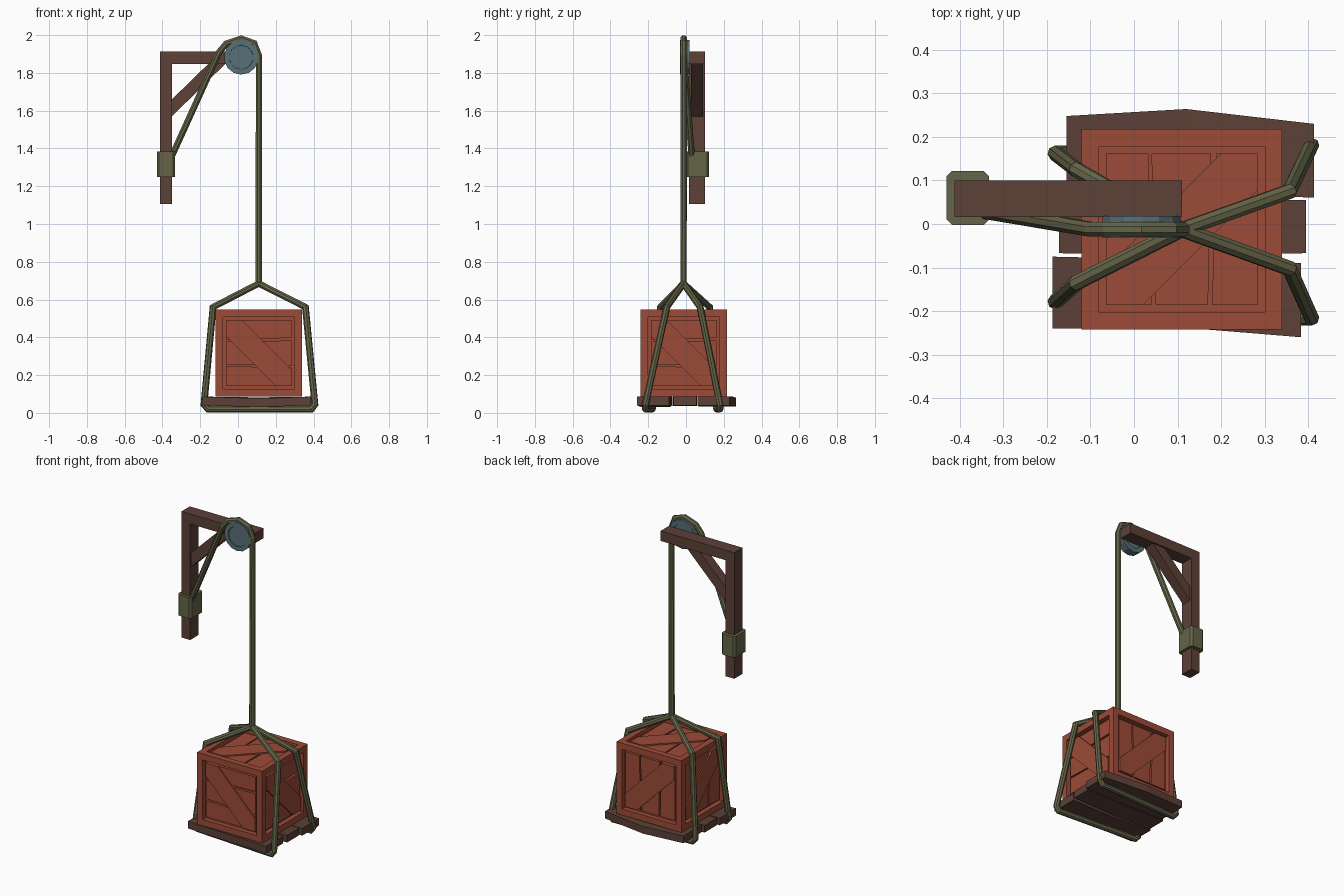
import bpy, bmesh, math
from mathutils import Vector, Matrix

if "Cube" in bpy.data.objects:
    bpy.data.objects.remove(bpy.data.objects["Cube"])


def material(name, rgb):
    m = bpy.data.materials.new(name)
    m.diffuse_color = (*rgb, 1)
    m.use_nodes = True
    m.node_tree.nodes["Principled BSDF"].inputs["Base Color"].default_value = m.diffuse_color
    return m


WOOD = material("dark wood", (0.107, 0.052, 0.038))
CRATE = material("red wood", (0.33, 0.070, 0.038))
ROPE = material("olive rope", (0.130, 0.130, 0.066))
METAL = material("blue grey metal", (0.100, 0.162, 0.188))


def finish(name, bm, mat):
    bmesh.ops.recalc_face_normals(bm, faces=bm.faces)
    me = bpy.data.meshes.new(name)
    bm.to_mesh(me)
    bm.free()
    me.materials.append(mat)
    ob = bpy.data.objects.new(name, me)
    bpy.context.collection.objects.link(ob)
    return ob


def box(name, lo, hi, mat):
    lo, hi = Vector(lo), Vector(hi)
    bm = bmesh.new()
    bmesh.ops.create_cube(bm, size=1, matrix=Matrix.Translation((lo + hi) / 2)
                          @ Matrix.Diagonal((*(hi - lo), 1)))
    return finish(name, bm, mat)


def prism(bm, outline, place, d0, d1):
    """Closed prism; place(u, v, depth) gives the 3D point."""
    a = [bm.verts.new(place(u, v, d0)) for u, v in outline]
    b = [bm.verts.new(place(u, v, d1)) for u, v in outline]
    n = len(a)
    bm.faces.new(a)
    bm.faces.new(b[::-1])
    for i in range(n):
        bm.faces.new((a[i], b[i], b[(i + 1) % n], a[(i + 1) % n]))


def rope(name, points, radius=0.018, sides=8):
    """Sweep a polygon along a path with mitred bends."""
    pts = [Vector(p) for p in points]
    dirs = [(q - p).normalized() for p, q in zip(pts, pts[1:])]
    side = dirs[0].cross(Vector((0, 1, 0))).normalized()
    up = dirs[0].cross(side)
    ring = []
    for i in range(sides):
        a = 2 * math.pi * (i + 0.5) / sides
        ring.append(pts[0] + radius * (math.cos(a) * side + math.sin(a) * up))
    bm = bmesh.new()
    prev = [bm.verts.new(p) for p in ring]
    bm.faces.new(prev)
    for i, d in enumerate(dirs):
        nrm = d if i == len(dirs) - 1 else (d + dirs[i + 1]).normalized()
        ring = [p + d * ((pts[i + 1] - p).dot(nrm) / d.dot(nrm)) for p in ring]
        cur = [bm.verts.new(p) for p in ring]
        for k in range(sides):
            j = (k + 1) % sides
            bm.faces.new((prev[k], prev[j], cur[j], cur[k]))
        prev = cur
    bm.faces.new(prev[::-1])
    return finish(name, bm, ROPE)


# Hoist arm: post, beam and diagonal brace
box("post", (-0.412, 0.016, 1.105), (-0.35, 0.1, 1.85), WOOD)
box("beam", (-0.412, 0.016, 1.848), (0.11, 0.1, 1.912), WOOD)
bm = bmesh.new()
prism(bm, [(-0.36, 1.56), (-0.36, 1.65), (-0.15, 1.855), (-0.06, 1.855)],
      lambda u, v, d: (u, d, v), 0.026, 0.09)
finish("brace", bm, WOOD)

# Rope wrapping around the post, with chamfered corners
x0, x1, y0, y1, c = -0.43, -0.333, -0.002, 0.122, 0.012
bm = bmesh.new()
prism(bm, [(x0 + c, y0), (x1 - c, y0), (x1, y0 + c), (x1, y1 - c),
           (x1 - c, y1), (x0 + c, y1), (x0, y1 - c), (x0, y0 + c)],
      lambda u, v, d: (u, v, d), 1.25, 1.385)
finish("rope_wrap", bm, ROPE)

# Pulley wheel with a recessed centre
bm = bmesh.new()
bmesh.ops.create_cone(bm, cap_ends=True, segments=14, radius1=0.092, radius2=0.092,
                      depth=0.05, matrix=Matrix.Translation((0.017, -0.007, 1.883))
                      @ Matrix.Rotation(math.pi / 2, 4, 'X'))
caps = [f for f in bm.faces if len(f.verts) > 4]
bmesh.ops.inset_individual(bm, faces=caps, thickness=0.028)
bmesh.ops.inset_individual(bm, faces=caps, thickness=0.001, depth=-0.006)
finish("pulley", bm, METAL)

# Main rope over the pulley down to the sling
KNOT = (0.11, -0.013, 0.685)
rope("hoist_rope", [(-0.35, 0.03, 1.36), (-0.1, -0.012, 1.91), (-0.062, -0.012, 1.955),
                    (0.017, -0.012, 1.981), (0.085, -0.012, 1.957),
                    (0.111, -0.012, 1.89), KNOT])

# Sling loops: down over the crate edges and under the pallet
for name, left, right, low_l, low_r in (
        ("front_sling", -0.135, -0.102, -0.178, -0.215),
        ("back_sling", 0.125, 0.075, 0.162, 0.18)):
    rope(name, [KNOT, (-0.132, left, 0.56), (-0.18, low_l, 0.045), (-0.158, low_l, 0.02),
                (0.388, low_r, 0.02), (0.407, low_r, 0.045), (0.357, right, 0.56), KNOT])

# Pallet planks: stations of (x, near y, far y, sag)
planks = {
    "front_plank": [(-0.187, -0.24, -0.075, 0), (0.115, -0.238, -0.082, -0.009),
                    (0.383, -0.26, -0.09, 0)],
    "middle_plank": [(-0.172, -0.067, 0.058, 0), (0.11, -0.072, 0.058, -0.004),
                     (0.395, -0.067, 0.055, 0)],
    "back_plank": [(-0.155, 0.066, 0.248, 0), (0.12, 0.066, 0.264, -0.006),
                   (0.413, 0.061, 0.23, 0)],
}
for name, stations in planks.items():
    bm = bmesh.new()
    rings = [[bm.verts.new(p) for p in ((x, a, 0.04 + s), (x, b, 0.04 + s),
                                        (x, b, 0.086 + s), (x, a, 0.086 + s))]
             for x, a, b, s in stations]
    for r, q in zip(rings, rings[1:]):
        for k in range(4):
            bm.faces.new((r[k], r[(k + 1) % 4], q[(k + 1) % 4], q[k]))
    bm.faces.new(rings[0])
    bm.faces.new(rings[-1])
    finish(name, bm, WOOD)

# Crate frame: cube with every side sunk in
CENTRE, S, RIM, DEEP = Vector((0.11, -0.012, 0.317)), 0.46, 0.056, 0.03
bm = bmesh.new()
bmesh.ops.create_cube(bm, size=S, matrix=Matrix.Translation(CENTRE))
sides = list(bm.faces)
bmesh.ops.inset_individual(bm, faces=sides, thickness=RIM)
bmesh.ops.inset_individual(bm, faces=sides, thickness=0.0002, depth=-DEEP)
finish("crate_frame", bm, CRATE)

# Crate panels: (name, u axis, v axis, slats upright, diagonal flipped)
X, Y, Z = Vector((1, 0, 0)), Vector((0, 1, 0)), Vector((0, 0, 1))
panels = [("front", X, Z, False, False), ("right", Y, Z, False, False),
          ("back", -X, Z, True, True), ("left", -Y, Z, True, True),
          ("top", X, Y, True, True), ("bottom", X, -Y, True, False)]
h, w = S / 2 - RIM, 0.084
for name, ua, va, upright, flip in panels:
    na = ua.cross(va)

    def place(u, v, d):
        if upright:
            u, v = v, u
        return CENTRE + ua * u + va * v + na * (S / 2 - d)

    def place_brace(u, v, d):
        return CENTRE + ua * (-u if flip else u) + va * v + na * (S / 2 - d)

    # three slats with slightly crooked gaps
    bm = bmesh.new()
    prism(bm, [(-h, -h), (h, -h), (h, -0.077), (-h, -0.070)], place, DEEP + 0.005, 0.014)
    prism(bm, [(-h, -0.060), (h, -0.070), (h, 0.066), (-h, 0.060)], place, DEEP + 0.005, 0.014)
    prism(bm, [(-h, 0.069), (h, 0.080), (h, h), (-h, h)], place, DEEP + 0.005, 0.014)
    finish(name + "_slats", bm, CRATE)
    # diagonal board from corner to corner
    bm = bmesh.new()
    prism(bm, [(-h, h), (w - h, h), (h, w - h), (h, -h), (h - w, -h), (-h, h - w)],
          place_brace, DEEP, 0.006)
    finish(name + "_diagonal", bm, CRATE)
